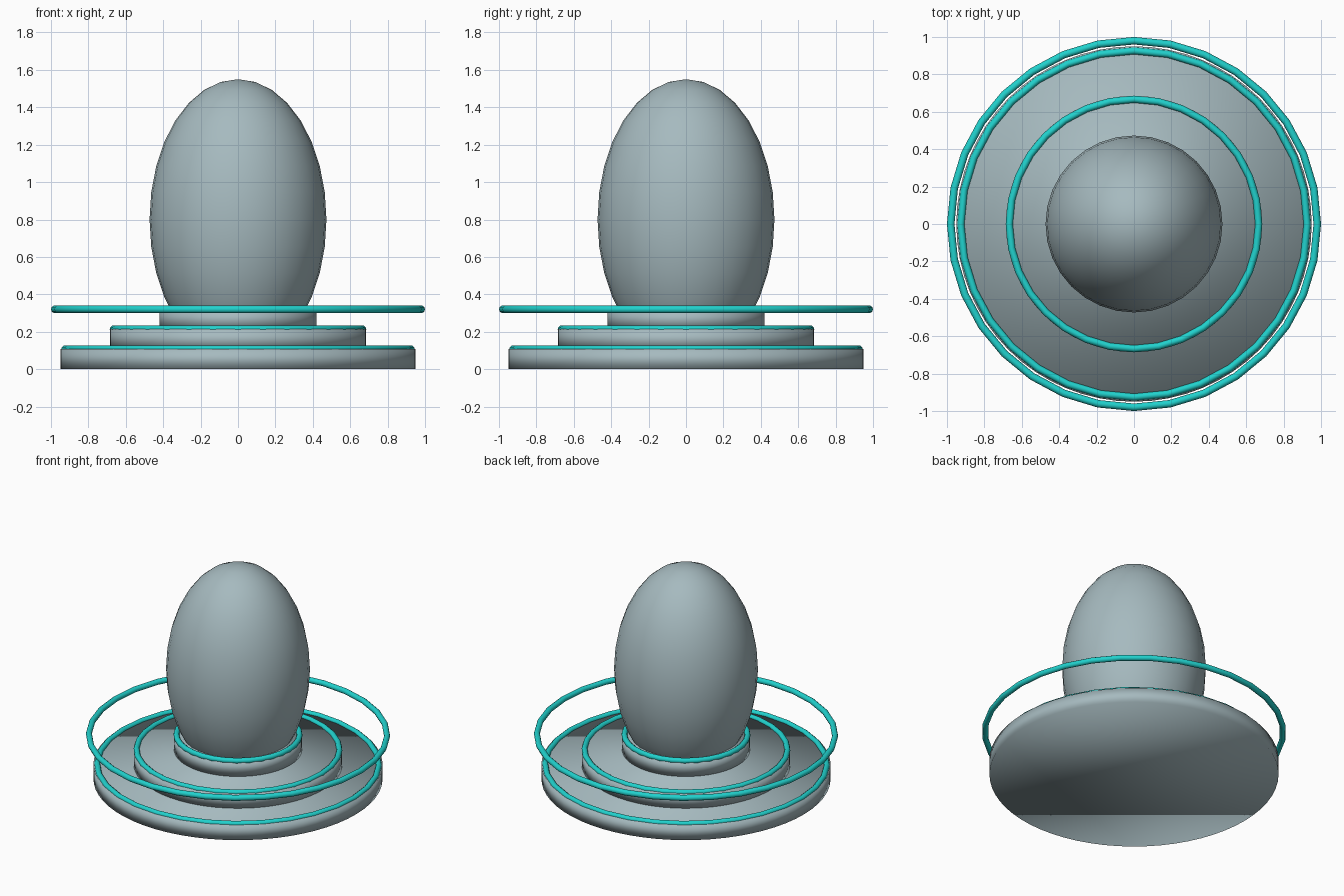
import bpy

if "Cube" in bpy.data.objects:
    bpy.data.objects.remove(bpy.data.objects["Cube"])


def material(name, rgb):
    m = bpy.data.materials.new(name)
    m.diffuse_color = (*rgb, 1.0)
    m.use_nodes = True
    m.node_tree.nodes["Principled BSDF"].inputs["Base Color"].default_value = m.diffuse_color
    return m


GREY = material("blue grey", (0.38, 0.49, 0.52))
TEAL = material("bright teal", (0.015, 0.64, 0.61))


def finish(name, mat):
    """Name, colour and fully smooth the active object."""
    obj = bpy.context.object
    obj.name = name
    obj.data.materials.append(mat)
    bpy.ops.object.shade_smooth()
    return obj


def disc(name, radius, z0, z1):
    bpy.ops.mesh.primitive_cylinder_add(
        vertices=64, radius=radius, depth=z1 - z0, location=(0, 0, (z0 + z1) / 2))
    finish(name, GREY)


def ring(name, radius, z, tube=0.019):
    bpy.ops.mesh.primitive_torus_add(
        major_segments=32, minor_segments=10,
        major_radius=radius, minor_radius=tube, location=(0, 0, z))
    finish(name, TEAL)


# Three stepped discs, each with a glowing ring on its rim
STEP = 0.107
for i, (label, radius, ring_radius) in enumerate((
        ("lower", 0.95, 0.926), ("middle", 0.685, 0.667), ("upper", 0.42, 0.405))):
    disc(label + "_tier", radius, i * STEP, (i + 1) * STEP)
    ring(label + "_ring", ring_radius, (i + 1) * STEP)

# Wide ring floating above the base
ring("floating_ring", 0.98, 0.32, 0.02)

# Egg-shaped body standing in the upper tier
bpy.ops.mesh.primitive_uv_sphere_add(segments=32, ring_count=16, radius=1, location=(0, 0, 0.80))
bpy.context.object.scale = (0.473, 0.473, 0.75)
bpy.ops.object.transform_apply(location=False, rotation=False, scale=True)
finish("egg_body", GREY)
